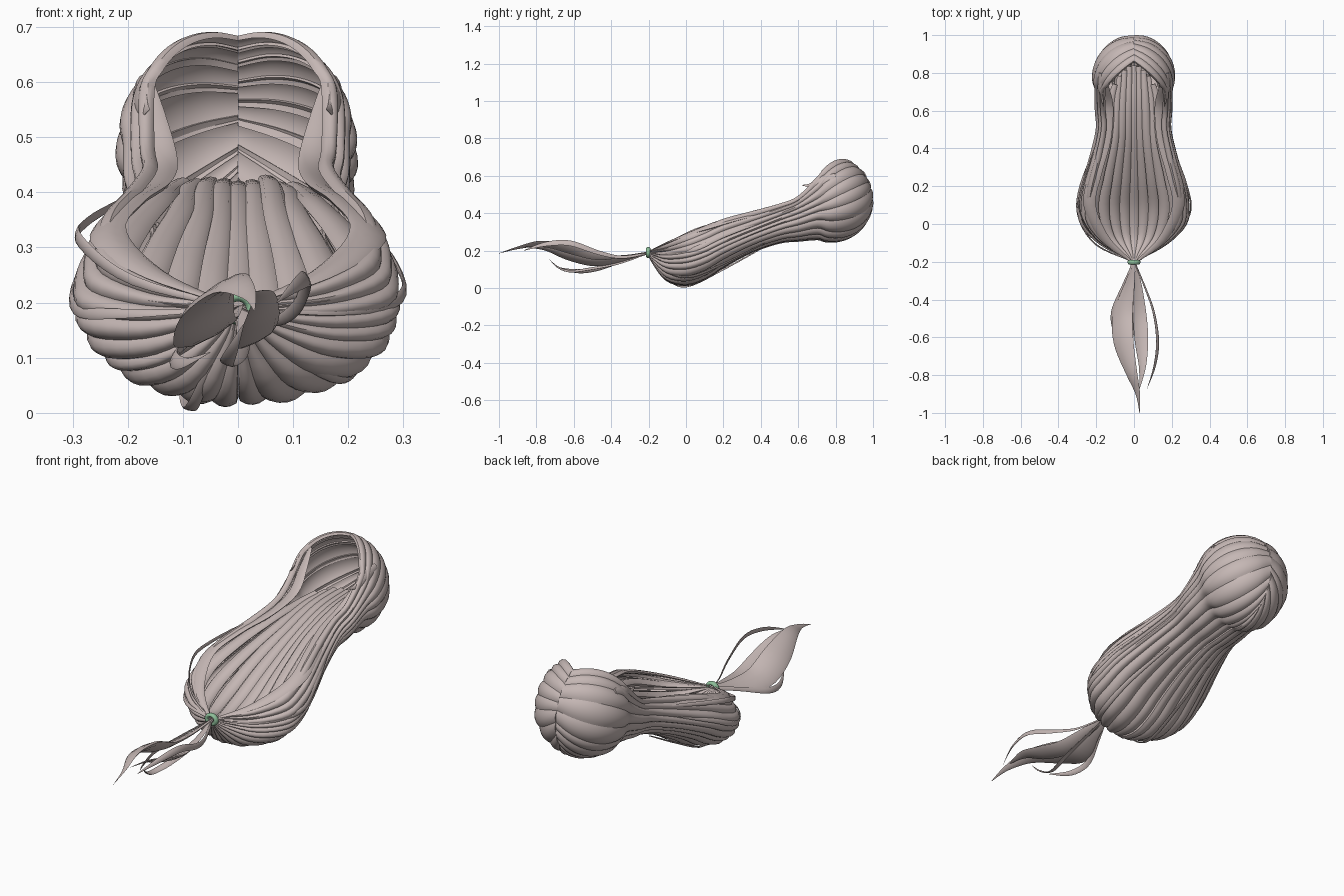
import bpy, bmesh, math, random
from mathutils import Vector as V

if "Cube" in bpy.data.objects:
    bpy.data.objects.remove(bpy.data.objects["Cube"])

random.seed(4)


def material(name, rgb):
    m = bpy.data.materials.new(name)
    m.diffuse_color = (*rgb, 1)
    m.use_nodes = True
    m.node_tree.nodes["Principled BSDF"].inputs["Base Color"].default_value = m.diffuse_color
    return m


HAIR = material("ash hair", (0.56, 0.475, 0.46))
GREEN = material("green band", (0.27, 0.52, 0.32))


def smooth_path(pts, n=4):
    """Catmull-Rom curve through points."""
    p = [pts[0]] + list(pts) + [pts[-1]]
    out = []
    for i in range(1, len(p) - 2):
        a, b, c, d = p[i - 1:i + 3]
        for k in range(n):
            t = k / n
            out.append(0.5 * (2 * b + (c - a) * t + (2 * a - 5 * b + 4 * c - d) * t * t
                              + (3 * b - a - 3 * c + d) * t ** 3))
    return out + [pts[-1]]


def tube(name, rings, mat=HAIR):
    """Closed skin over a row of equal rings."""
    bm = bmesh.new()
    vs = [[bm.verts.new(c) for c in r] for r in rings]
    n = len(vs[0])
    for a, b in zip(vs, vs[1:]):
        for k in range(n):
            bm.faces.new((a[k], a[(k + 1) % n], b[(k + 1) % n], b[k]))
    bm.faces.new(vs[0])
    bm.faces.new(vs[-1])
    bmesh.ops.recalc_face_normals(bm, faces=bm.faces)
    me = bpy.data.meshes.new(name)
    bm.to_mesh(me)
    bm.free()
    me.materials.append(mat)
    ob = bpy.data.objects.new(name, me)
    bpy.context.collection.objects.link(ob)
    return ob


# Sections of the long hair: y, half width, bottom z, middle z, rim z
BODY = [(0.60, 0.195, 0.26, 0.42, 0.49), (0.50, 0.19, 0.25, 0.38, 0.45),
        (0.35, 0.225, 0.20, 0.32, 0.41), (0.20, 0.27, 0.12, 0.26, 0.37),
        (0.10, 0.285, 0.055, 0.215, 0.325), (0.0, 0.272, 0.023, 0.185, 0.28),
        (-0.10, 0.175, 0.047, 0.172, 0.235), (-0.17, 0.06, 0.127, 0.18, 0.21),
        (-0.20, 0.018, 0.175, 0.19, 0.203)]
RIM = math.radians(36)


def hair_line(u):
    """Right-hand line from the parting, over the dome, down to the band.
    u = 0 is the hairline, u = 1 the middle of the back."""
    beta = math.radians(22 + 123 * u)
    alpha = RIM - (RIM + math.pi / 2) * u
    s = V((0, math.sin(beta), math.cos(beta)))
    e = V((0.933 * math.cos(alpha), -0.36, 0.933 * math.sin(alpha)))
    ang = s.angle(e)
    pts = []
    for i in range(7):
        t = i / 6
        d = (s * math.sin((1 - t) * ang) + e * math.sin(t * ang)) / math.sin(ang)
        pts.append(V((d.x * 0.211, 0.78 + d.y * 0.215, 0.47 + d.z * (0.23 if d.z > 0 else 0.217))))
    for y, w, zb, zc, zr in BODY:
        k = math.sin(alpha)
        z = zc + (zr - zc) * k / math.sin(RIM) if k > 0 else zc + (zc - zb) * k
        pts.append(V((w * math.cos(alpha), y, z)))
    return smooth_path(pts)


def shell_lock(name, u0, u1, side, lift):
    """Arched lock following the hair surface between two lines."""
    m = 7
    us = [min(1, max(0, u0 + (u1 - u0) * k / (m - 1))) for k in range(m)]
    cols = [hair_line(u) for u in us]
    rows = len(cols[0])
    rings = []
    for i in range(rows):
        outer, inner = [], []
        fade = min(1, (rows - 1 - i) / 10 + 0.1)
        arch = 0.009 + 0.008 * min(1, i / 28)      # flatter on the scalp
        for k in range(m):
            dv = cols[k][min(i + 1, rows - 1)] - cols[k][max(i - 1, 0)]
            du = cols[min(k + 1, m - 1)][i] - cols[max(k - 1, 0)][i]
            n = dv.cross(du).normalized()
            q = 2 * k / (m - 1) - 1
            off = (arch * (1 - q * q) - arch * 0.35 + lift) * fade
            for lst, o in ((outer, off), (inner, off - 0.006 * fade)):
                c = cols[k][i] + n * o
                lst.append(V((max(c.x, 0) * side, c.y, c.z)))
        rings.append(outer + inner[::-1])
    return tube(name, rings)


def lock(name, pts, widths, up=(0, 0, 1), flat=0.3, n=8):
    """Tapered flattened lock along a path; widths are half widths."""
    path = smooth_path([V(p) for p in pts], 5)
    ws = smooth_path([V((w, 0, 0)) for w in widths], 5)
    rings = []
    for i, p in enumerate(path):
        t = (path[min(i + 1, len(path) - 1)] - path[max(i - 1, 0)]).normalized()
        s = t.cross(V(up)).normalized()
        h = s.cross(t)
        w = max(ws[i].x, 0.0008)
        rings.append([p + s * w * math.cos(a) + h * w * flat * math.sin(a)
                      for a in (2 * math.pi * k / n for k in range(n))])
    return tube(name, rings)


# Outer locks, from the hairline round to the back, on both sides
for side, tag in ((1, "right"), (-1, "left")):
    cuts = [0.0]
    for i in range(10):
        cuts.append(cuts[-1] + random.uniform(0.7, 1.3))
    cuts = [c / cuts[-1] for c in cuts]
    for i in range(10):
        shell_lock(f"outer_lock_{tag}_{i}", cuts[i] - 0.013, cuts[i + 1] + 0.013,
                   side, random.uniform(-0.003, 0.003))

# Inner layer of locks fanning from the nape, dipping, then rising to the band
for i in range(9):
    f = (i - 4) / 4
    g = f * f
    j = random.uniform(-0.008, 0.008)
    lock(f"inner_lock_{i}",
         [(0.10 * f, 0.84 - 0.1 * g, 0.42 + j), (0.12 * f, 0.65, 0.405 + j),
          (0.14 * f, 0.45, 0.345 + 0.04 * g + j), (0.19 * f, 0.25, 0.25 + 0.08 * g + j),
          (0.22 * f, 0.08, 0.155 + 0.11 * g), (0.17 * f, -0.07, 0.125 + 0.085 * g),
          (0.05 * f, -0.17, 0.172 + 0.02 * g), (0.012 * f, -0.205, 0.19)],
         [0.014, 0.02, 0.024, 0.031, 0.034, 0.025, 0.009, 0.004], flat=0.5)

# Face-framing locks and temple wisps
for s, tag in ((1, "right"), (-1, "left")):
    lock(f"face_lock_{tag}",
         [(0.165 * s, 0.79, 0.60), (0.155 * s, 0.72, 0.53), (0.14 * s, 0.62, 0.45),
          (0.15 * s, 0.45, 0.41), (0.20 * s, 0.28, 0.375), (0.235 * s, 0.1, 0.32),
          (0.15 * s, -0.08, 0.25), (0.01 * s, -0.2, 0.195)],
         [0.012, 0.026, 0.032, 0.03, 0.034, 0.034, 0.022, 0.005], up=(0.3 * s, 0, 1))
    lock(f"temple_wisp_{tag}",
         [(0.18 * s, 0.80, 0.60), (0.178 * s, 0.72, 0.575), (0.17 * s, 0.67, 0.55),
          (0.16 * s, 0.62, 0.55)], [0.015, 0.026, 0.014, 0.001], up=(s, 0, 0.5))

# Loose strands bowing out around the long hair
LOOSE = [((-0.2, 0.42, 0.39), (-0.275, 0.2, 0.345), (-0.285, 0.06, 0.31), (-0.19, -0.09, 0.24)),
         ((-0.2, 0.42, 0.35), (-0.285, 0.2, 0.26), (-0.295, 0.04, 0.19), (-0.2, -0.11, 0.18)),
         ((0.2, 0.42, 0.36), (0.28, 0.2, 0.28), (0.295, 0.05, 0.21), (0.18, -0.1, 0.185)),
         ((-0.1, 0.42, 0.22), (-0.1, 0.2, 0.10), (-0.09, 0.0, 0.008), (-0.06, -0.11, 0.06)),
         ((0.14, 0.42, 0.24), (0.2, 0.2, 0.13), (0.2, 0.02, 0.06), (0.12, -0.11, 0.09))]
for i, p in enumerate(LOOSE):
    lock(f"loose_strand_{i}", list(p) + [(0, -0.2, 0.19)],
         [0.006, 0.011, 0.012, 0.009, 0.003], up=(p[2][0] * 3, 0, 0.2 if i < 3 else -1))

# Tail beyond the band
ROOT = (0, -0.195, 0.19)
lock("tail_main_lock",
     [ROOT, (-0.025, -0.33, 0.16), (-0.06, -0.48, 0.15), (-0.055, -0.62, 0.2),
      (-0.015, -0.78, 0.235), (0.02, -0.9, 0.215), (0.03, -1.0, 0.185)],
     [0.012, 0.032, 0.062, 0.062, 0.036, 0.014, 0.001], up=(-0.6, 0, 1), flat=0.22)
lock("tail_right_lock",
     [ROOT, (0.02, -0.33, 0.155), (0.03, -0.48, 0.135), (0.04, -0.62, 0.165),
      (0.045, -0.75, 0.21), (0.03, -0.87, 0.22)],
     [0.01, 0.025, 0.04, 0.04, 0.022, 0.001], up=(-0.5, 0, 1), flat=0.22)
lock("tail_top_strand",
     [ROOT, (0.06, -0.34, 0.165), (0.105, -0.47, 0.19), (0.125, -0.62, 0.24),
      (0.11, -0.75, 0.235), (0.07, -0.87, 0.2)],
     [0.006, 0.009, 0.013, 0.016, 0.013, 0.001], up=(1, 0, 0.5))
lock("tail_low_strand",
     [ROOT, (0.01, -0.35, 0.135), (0.0, -0.5, 0.105), (-0.02, -0.62, 0.09),
      (-0.01, -0.69, 0.115), (0.01, -0.735, 0.16)],
     [0.006, 0.012, 0.016, 0.014, 0.01, 0.001], up=(0.4, 0, 1))
lock("tail_left_strand",
     [ROOT, (-0.06, -0.33, 0.15), (-0.115, -0.47, 0.105), (-0.1, -0.58, 0.09),
      (-0.05, -0.68, 0.11)],
     [0.006, 0.01, 0.014, 0.012, 0.001], up=(-1, 0, 0.5))

# Hair band
bpy.ops.mesh.primitive_torus_add(major_radius=0.021, minor_radius=0.009,
                                 major_segments=24, minor_segments=10,
                                 location=(0, -0.202, 0.19), rotation=(math.pi / 2, 0, 0))
band = bpy.context.object
band.name = "hair_band"
band.scale = (1.15, 1, 1.4)
band.data.materials.append(GREEN)

# Smooth shading with sharp lock edges
bpy.ops.object.select_all(action='SELECT')
bpy.ops.object.shade_smooth_by_angle(angle=math.radians(40))
